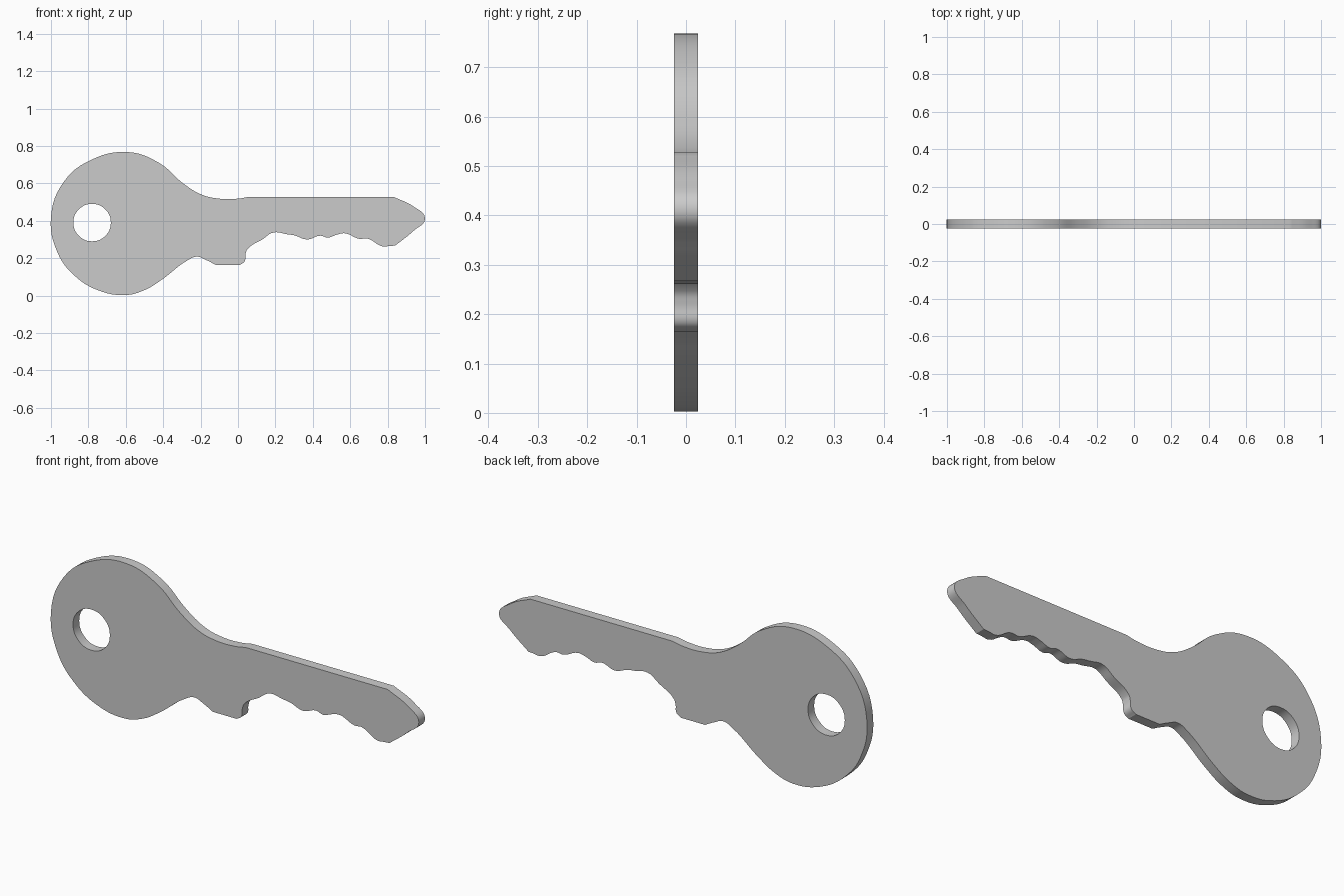
import bpy, bmesh, math

if "Cube" in bpy.data.objects:
    bpy.data.objects.remove(bpy.data.objects["Cube"])

HALF_THICKNESS = 0.024

# Outline, clockwise from the left end of the bow; "c" marks a sharp corner
OUTLINE = [
    # bow, upper half
    (-1.0, 0.42), (-0.93, 0.61, "c"), (-0.79, 0.723), (-0.59, 0.767),
    (-0.42, 0.708), (-0.30, 0.605), (-0.20, 0.542), (-0.11, 0.519),
    # straight back of the blade
    (0.0, 0.518), (0.06, 0.528, "c"), (0.83, 0.528, "c"),
    # tip
    (0.94, 0.475), (1.0, 0.412), (0.94, 0.347), (0.84, 0.267, "c"),
    # bitting
    (0.81, 0.265), (0.775, 0.262), (0.69, 0.305), (0.65, 0.303),
    (0.57, 0.333), (0.53, 0.326), (0.48, 0.31), (0.44, 0.32),
    (0.37, 0.30), (0.30, 0.322), (0.26, 0.328), (0.19, 0.337),
    (0.13, 0.30), (0.05, 0.247), (0.04, 0.22),
    # shoulder block
    (0.035, 0.182), (0.01, 0.164, "c"), (-0.12, 0.164, "c"),
    (-0.17, 0.19), (-0.22, 0.208), (-0.27, 0.188),
    # bow, lower half
    (-0.41, 0.083), (-0.50, 0.029), (-0.60, 0.003), (-0.75, 0.029),
    (-0.88, 0.112), (-0.965, 0.23, "c"),
]
HOLE = [(-0.78 + 0.1 * math.cos(i * math.tau / 8),
         0.39 + 0.1 * math.sin(i * math.tau / 8)) for i in range(8)]


def add_loop(curve, points):
    spline = curve.splines.new("BEZIER")
    spline.bezier_points.add(len(points) - 1)
    spline.use_cyclic_u = True
    spline.resolution_u = 6
    for bp, p in zip(spline.bezier_points, points):
        bp.co = (p[0], p[1], 0)
        kind = "VECTOR" if len(p) == 3 else "AUTO"
        bp.handle_left_type = bp.handle_right_type = kind
    # corners on the rounded bow keep curved sides
    for bp, p in zip(spline.bezier_points, points):
        if len(p) == 3 and p[0] < -0.9:
            bp.handle_left_type = bp.handle_right_type = "AUTO"


# Flat key plate with a ring hole
curve = bpy.data.curves.new("key", "CURVE")
curve.dimensions = "2D"
curve.fill_mode = "BOTH"
curve.extrude = HALF_THICKNESS
add_loop(curve, OUTLINE)
add_loop(curve, HOLE)
key = bpy.data.objects.new("key", curve)
key.rotation_euler.x = math.pi / 2
bpy.context.collection.objects.link(key)
bpy.context.view_layer.objects.active = key
key.select_set(True)
bpy.ops.object.convert(target="MESH")
key = bpy.context.object

# Weld faces to rim
bm = bmesh.new()
bm.from_mesh(key.data)
bmesh.ops.remove_doubles(bm, verts=bm.verts, dist=0.0005)
bmesh.ops.recalc_face_normals(bm, faces=bm.faces)
bm.to_mesh(key.data)
bm.free()
bpy.ops.object.shade_smooth_by_angle(angle=math.radians(30))
